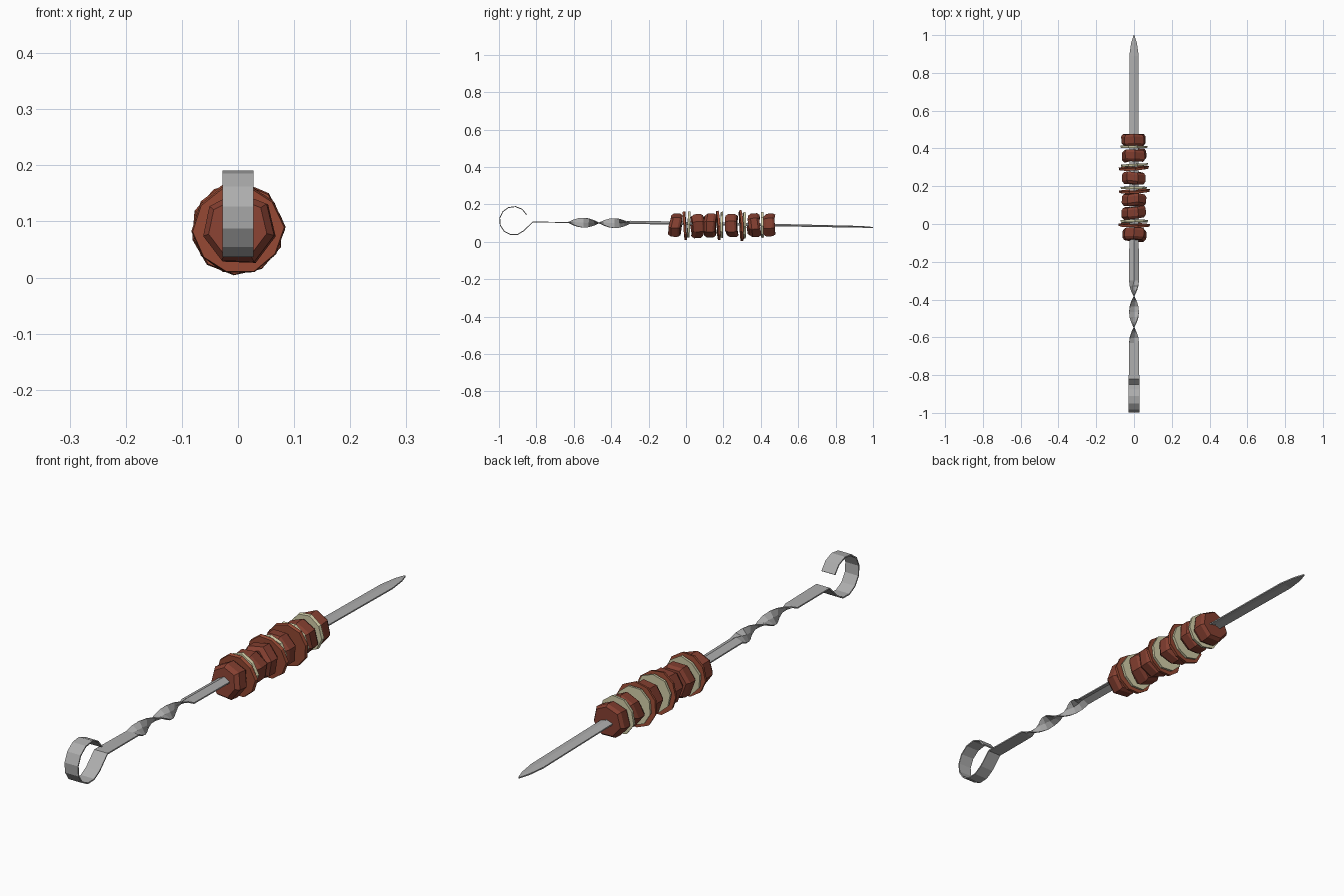
import bpy, bmesh, math, random
from mathutils import Vector, Euler

if "Cube" in bpy.data.objects:
    bpy.data.objects.remove(bpy.data.objects["Cube"])

random.seed(4)

def material(name, rgb):
    m = bpy.data.materials.new(name)
    m.diffuse_color = (*rgb, 1)
    m.use_nodes = True
    m.node_tree.nodes["Principled BSDF"].inputs["Base Color"].default_value = m.diffuse_color
    return m

STEEL = material("steel", (0.42, 0.42, 0.42))
MEAT = material("cooked_meat", (0.23, 0.05, 0.03))
TOMATO = material("tomato_red", (0.32, 0.07, 0.035))
ONION = material("onion_cream", (0.66, 0.63, 0.40))

def loft(name, rings, mat):
    """Skin a list of equal point rings and cap both ends."""
    bm = bmesh.new()
    vs = [[bm.verts.new(p) for p in r] for r in rings]
    n = len(vs[0])
    for a, b in zip(vs, vs[1:]):
        for i in range(n):
            j = (i + 1) % n
            bm.faces.new((a[i], a[j], b[j], b[i]))
    bm.faces.new(vs[0])
    bm.faces.new(vs[-1])
    bmesh.ops.recalc_face_normals(bm, faces=bm.faces)
    me = bpy.data.meshes.new(name)
    bm.to_mesh(me)
    bm.free()
    me.materials.append(mat)
    ob = bpy.data.objects.new(name, me)
    bpy.context.collection.objects.link(ob)
    return ob

# Skewer stations: y, z, half width, ridge height, twist angle
def axis_z(y):
    return 0.077 + (1 - y) * 0.0165

st = [(1.0, axis_z(1), 0.002, 0, 0), (0.96, axis_z(.96), 0.015, 0.003, 0),
      (0.89, axis_z(.89), 0.025, 0.005, 0), (0.48, axis_z(.48), 0.025, 0.008, 0),
      (-0.1, axis_z(-.1), 0.025, 0.012, 0)]
# one full turn of twist
for i in range(13):
    y = -0.30 - 0.33 * i / 12
    st.append((y, axis_z(y), 0.026, 0.012 * max(0, 1 - i / 3), 2 * math.pi * i / 12))
st.append((-0.82, 0.106, 0.028, 0, 2 * math.pi))
# open ring handle
for i in range(11):
    a = math.radians(-45 - 29 * i)
    st.append((-0.921 + 0.076 * math.cos(a), 0.113 + 0.076 * math.sin(a), 0.028, 0, 2 * math.pi))

X = Vector((1, 0, 0))
T = 0.0025
rings = []
for i, (y, z, w, ridge, ang) in enumerate(st):
    a, b = st[max(i - 1, 0)], st[min(i + 1, len(st) - 1)]
    tan = Vector((0, b[0] - a[0], b[1] - a[1])).normalized()
    N = tan.cross(X)
    u = X * math.cos(ang) + N * math.sin(ang)
    v = N * math.cos(ang) - X * math.sin(ang)
    sec = [(-w, -T), (0, ridge - T), (w, -T), (w, T), (0, ridge + T), (-w, T)]
    rings.append([Vector((0, y, z)) + u * p + v * q for p, q in sec])
loft("skewer", rings, STEEL)

# Food: irregular faceted pieces threaded on the skewer
def piece(name, y, z, thick, radius, sides, mat, profile, jit, tilt):
    rot = Euler((random.uniform(-tilt, tilt), 0, random.uniform(-tilt, tilt)))
    ph = random.uniform(0, 6.28)
    rad = [radius * random.uniform(1 - jit, 1) for _ in range(sides)]
    wave = [random.uniform(-.1, .1) * thick for _ in range(sides)]
    rings = []
    for t, s in profile:
        ring = []
        for k in range(sides):
            a = ph + 2 * math.pi * k / sides
            p = Vector((rad[k] * s * math.cos(a), t * thick + wave[k], rad[k] * s * math.sin(a)))
            p.rotate(rot)
            ring.append(p + Vector((0, y, z)))
        rings.append(ring)
    return loft(name, rings, mat)

CHUNK = [(-0.5, 0.82), (-0.25, 1.0), (0.3, 1.0), (0.5, 0.86)]
SLICE = [(-0.5, 0.97), (0.5, 1.0)]
for i, y in enumerate((-0.055, 0.06, 0.13, 0.245, 0.362, 0.448)):
    piece(f"meat_chunk_{i + 1}", y, 0.088, 0.062, 0.069, 7, MEAT, CHUNK, 0.1, 0.1)
for i, y in enumerate((-0.006, 0.173, 0.295)):
    piece(f"tomato_slice_{i + 1}", y, 0.086, 0.013, 0.085, 10, TOMATO, SLICE, 0.06, 0.07)
for i, y in enumerate((0.014, 0.191, 0.312, 0.408)):
    piece(f"onion_slice_{i + 1}", y, 0.09, 0.012, 0.075, 9, ONION, SLICE, 0.08, 0.07)
